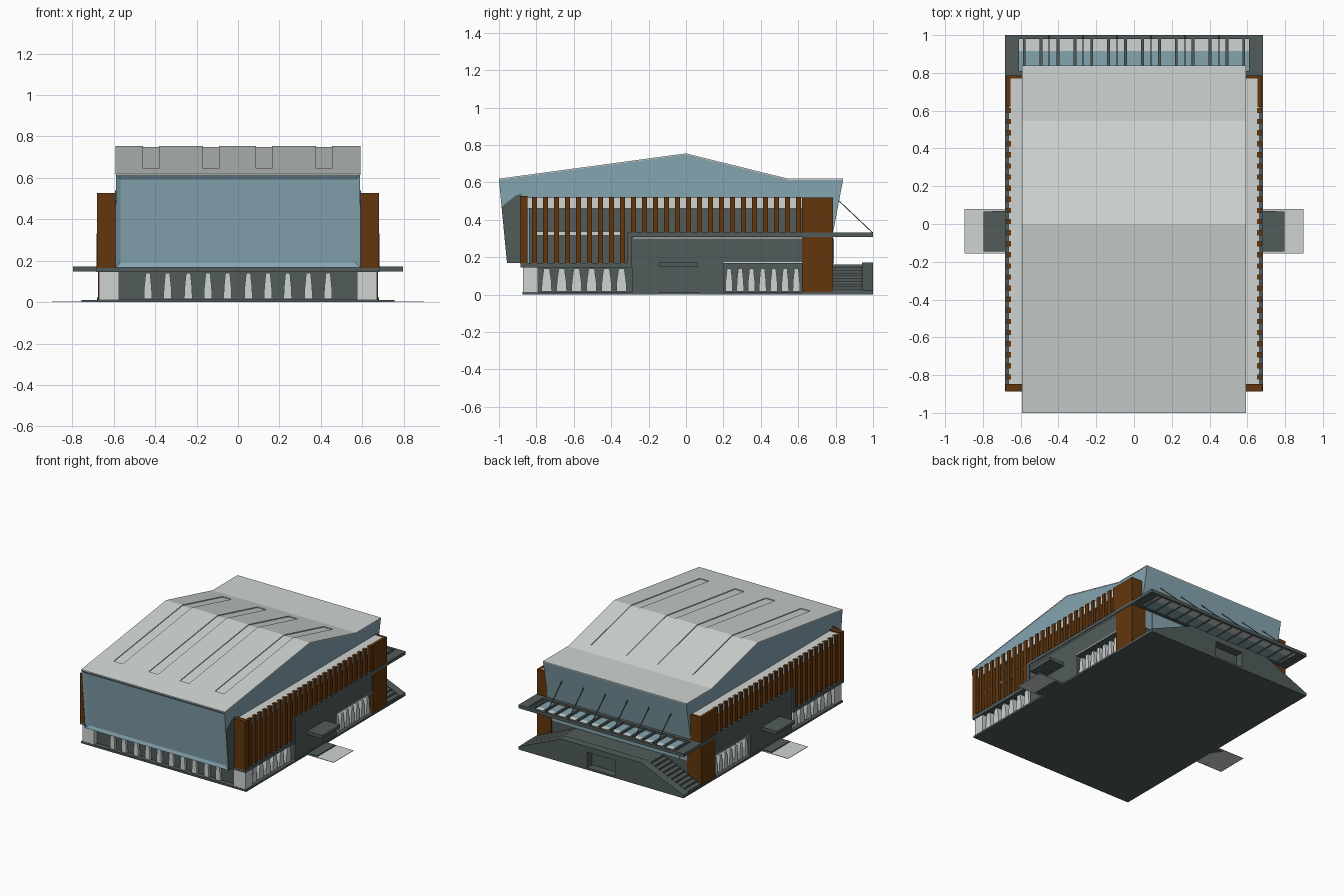
import bpy, bmesh, math
from mathutils import Vector

if "Cube" in bpy.data.objects:
    bpy.data.objects.remove(bpy.data.objects["Cube"])

def material(name, rgb):
    m = bpy.data.materials.new(name)
    m.diffuse_color = (*rgb, 1)
    m.use_nodes = True
    m.node_tree.nodes["Principled BSDF"].inputs["Base Color"].default_value = m.diffuse_color
    return m

LIGHT = material("light_grey", (0.62, 0.66, 0.65))
BLUE = material("blue_glass", (0.235, 0.375, 0.44))
GREY = material("dark_grey", (0.082, 0.108, 0.104))
BROWN = material("brown_timber", (0.125, 0.037, 0.004))

def finish(name, bm, mats, mirror=False):
    bmesh.ops.recalc_face_normals(bm, faces=bm.faces)
    me = bpy.data.meshes.new(name)
    bm.to_mesh(me)
    bm.free()
    for m in mats:
        me.materials.append(m)
    ob = bpy.data.objects.new(name, me)
    bpy.context.collection.objects.link(ob)
    if mirror:
        ob.modifiers.new("mirror", 'MIRROR').use_axis = (True, False, False)
    return ob

def add_prism(bm, pts, axis, a, b):
    """Extrude a flat outline along x (pts are y,z) or y (pts are x,z)."""
    def put(p, d):
        return (d, p[0], p[1]) if axis == 'x' else (p[0], d, p[1])
    va = [bm.verts.new(put(p, a)) for p in pts]
    vb = [bm.verts.new(put(p, b)) for p in pts]
    bm.faces.new(va)
    bm.faces.new(vb[::-1])
    n = len(pts)
    for i in range(n):
        bm.faces.new((va[i], vb[i], vb[(i + 1) % n], va[(i + 1) % n]))

def prisms(name, mat, items, mirror=False):
    bm = bmesh.new()
    for it in items:
        add_prism(bm, *it)
    return finish(name, bm, [mat], mirror)

def boxes(name, mat, items, mirror=False):
    """Each item: x0, x1, y0, y1, z0, z1."""
    return prisms(name, mat, [([(y0, z0), (y1, z0), (y1, z1), (y0, z1)], 'x', x0, x1)
                              for x0, x1, y0, y1, z0, z1 in items], mirror)

# Base slab and inner block
boxes("base_slab", GREY, [(-0.68, 0.68, -0.875, 1.0, 0, 0.014)])
boxes("inner_block", GREY, [(-0.62, 0.62, -0.84, 0.78, 0.01, 0.47)])

# Upper hall: blue volume with light roof and inset front window
RIDGE = [(-1, 0.62), (0, 0.755), (0.545, 0.62), (0.84, 0.62)]
DROP = 0.006
bm = bmesh.new()
add_prism(bm, [(y, z - DROP) for y, z in RIDGE] +
          [(0.786, 0.33), (0.786, 0.168), (-0.957, 0.168)], 'x', -0.59, 0.59)
bmesh.ops.recalc_face_normals(bm, faces=bm.faces)
for f in bm.faces:
    f.material_index = 1 if f.normal.z > 0.5 else 0
front = [f for f in bm.faces if f.normal.y < -0.9]
bmesh.ops.inset_region(bm, faces=front, thickness=0.032, depth=-0.012)
finish("upper_hall", bm, [BLUE, LIGHT])

# Roof skin, left open over four long grooves
def roof_z(y):
    for (y0, z0), (y1, z1) in zip(RIDGE, RIDGE[1:]):
        if y <= y1:
            return z0 + (z1 - z0) * (y - y0) / (y1 - y0)

def skin(ys):
    return [(y, roof_z(y)) for y in ys] + [(y, roof_z(y) - DROP) for y in reversed(ys)]

strips, x = [], -0.592
for c in (-0.42, -0.13, 0.125, 0.415):
    strips.append((skin([-1, 0, 0.545, 0.84]), 'x', x, c - 0.038))
    strips.append((skin([-1, -0.81]), 'x', c - 0.038, c + 0.038))
    strips.append((skin([0.47, 0.545, 0.84]), 'x', c - 0.038, c + 0.038))
    x = c + 0.038
strips.append((skin([-1, 0, 0.545, 0.84]), 'x', x, 0.592))
prisms("roof_skin", LIGHT, strips)

# Grey cheek on the side of the front overhang
prisms("overhang_cheek", GREY, [([(-0.986, 0.47), (-0.957, 0.168), (-0.88, 0.168),
                                  (-0.88, 0.54), (-0.91, 0.53)], 'x', 0.588, 0.593)], True)

# Side terraces: roof slab and floor line behind the timber slats
boxes("terrace_roof", LIGHT, [(0.585, 0.665, -0.85, 0.785, 0.46, 0.518)], True)
boxes("terrace_floor", LIGHT, [(0.6, 0.655, -0.82, -0.33, 0.315, 0.338)], True)

# Timber corner fins, rear panels and slats
boxes("front_corner_fin", BROWN, [(0.59, 0.68, -0.887, -0.848, 0.165, 0.527)], True)
boxes("rear_timber_panel", BROWN, [(0.655, 0.677, 0.62, 0.787, 0.01, 0.52),
                                   (0.56, 0.677, 0.77, 0.787, 0.01, 0.52)], True)
slats = []
for i in range(25):
    y = -0.81 + i * 0.0588
    slats.append((0.652, 0.676, y - 0.014, y + 0.014, 0.165 if y < -0.31 else 0.33, 0.522))
boxes("timber_slats", BROWN, slats, True)

# Stepped ribbon band: low at the front, high at the back
prisms("side_ribbon", GREY, [([(-0.885, 0.145), (-0.29, 0.145), (-0.29, 0.308), (1.0, 0.308),
                              (1.0, 0.332), (-0.315, 0.332), (-0.315, 0.17), (-0.885, 0.17)],
                             'x', 0.61, 0.682)], True)
boxes("front_band", GREY, [(-0.66, 0.66, -0.885, -0.8, 0.145, 0.169)])
prisms("side_portal", GREY, [([(-0.29, 0.01), (0.2, 0.01), (0.2, 0.165), (0.62, 0.165),
                              (0.62, 0.31), (-0.29, 0.31)], 'x', 0.61, 0.672)], True)
boxes("portal_trim", LIGHT, [(0.66, 0.678, -0.282, 0.62, 0.300, 0.305),
                             (0.66, 0.676, 0.2, 0.62, 0.168, 0.175)], True)

# Ground floor light corner piers and tapered columns
boxes("corner_pier", LIGHT, [(0.575, 0.672, -0.872, -0.79, 0.012, 0.146)], True)

def taper(c, w, top=0.14):
    return [(c - w, 0.016), (c + w, 0.016), (c + w * 0.9, 0.07), (c + w * 0.55, top),
            (c - w * 0.55, top), (c - w * 0.9, 0.07)]

prisms("front_columns", LIGHT, [(taper(c, 0.02), 'y', -0.86, -0.835)
                                for c in (0.05, 0.145, 0.24, 0.34, 0.435)], True)
prisms("side_columns", LIGHT,
       [(taper(-0.745 + 0.08 * i, 0.028), 'x', 0.61, 0.66) for i in range(6)] +
       [(taper(0.23 + 0.06 * i, 0.02), 'x', 0.61, 0.66) for i in range(7)], True)

# Side entrances: canopy, step and paved pad
boxes("side_canopy", GREY, [(0.66, 0.797, -0.145, 0.065, 0.148, 0.172)], True)
boxes("side_step", GREY, [(0.67, 0.755, -0.145, 0.07, 0, 0.01)], True)
boxes("side_pad", LIGHT, [(0.68, 0.897, -0.155, 0.08, 0, 0.003)], True)

# Rear pergola: edge beams, cross bars, two-tone panels and tie rods
boxes("pergola_frame", GREY, [(-0.68, 0.68, 0.98, 1.0, 0.308, 0.332),
                              (-0.68, 0.68, 0.785, 0.81, 0.308, 0.332)])
boxes("pergola_bars", GREY, [(0.0375 + 0.0893 * i, 0.0525 + 0.0893 * i, 0.8, 0.99, 0.31, 0.33)
                             for i in range(7)], True)
boxes("pergola_inner_panel", BLUE, [(-0.67, 0.67, 0.8, 0.915, 0.311, 0.315)])
boxes("pergola_outer_panel", LIGHT, [(-0.67, 0.67, 0.915, 0.985, 0.311, 0.315)])
prisms("tie_rods", GREY, [([(0.81, 0.505), (1.0, 0.325), (1.0, 0.332), (0.81, 0.512)],
                           'x', c - 0.003, c + 0.003) for c in (0.09, 0.27, 0.45)], True)

# Rear stairs rising from both sides to a landing, with parapet and niche
N, X0, X1, TOP = 10, 0.675, 0.33, 0.16
right = []
for i in range(N):
    xa, xb = (X0 + (X1 - X0) * k / N for k in (i, i + 1))
    z = 0.014 + (TOP - 0.014) * (i + 1) / N
    right += [(xa, z), (xb, z)]
steps = [(X0, 0.01)] + right + [(-px, pz) for px, pz in reversed(right)] + [(-X0, 0.01)]
prisms("rear_stairs", GREY, [(steps, 'y', 0.78, 0.94)])
half = [(0.115, 0.13), (0.115, 0.01), (0.68, 0.01), (0.68, 0.022), (0.33, 0.172)]
prisms("rear_parapet", GREY, [(half + [(-px, pz) for px, pz in reversed(half)], 'y', 0.94, 1.0)])
boxes("rear_entrance_glass", BLUE, [(-0.5, 0.5, 0.77, 0.79, 0.165, 0.3)])
